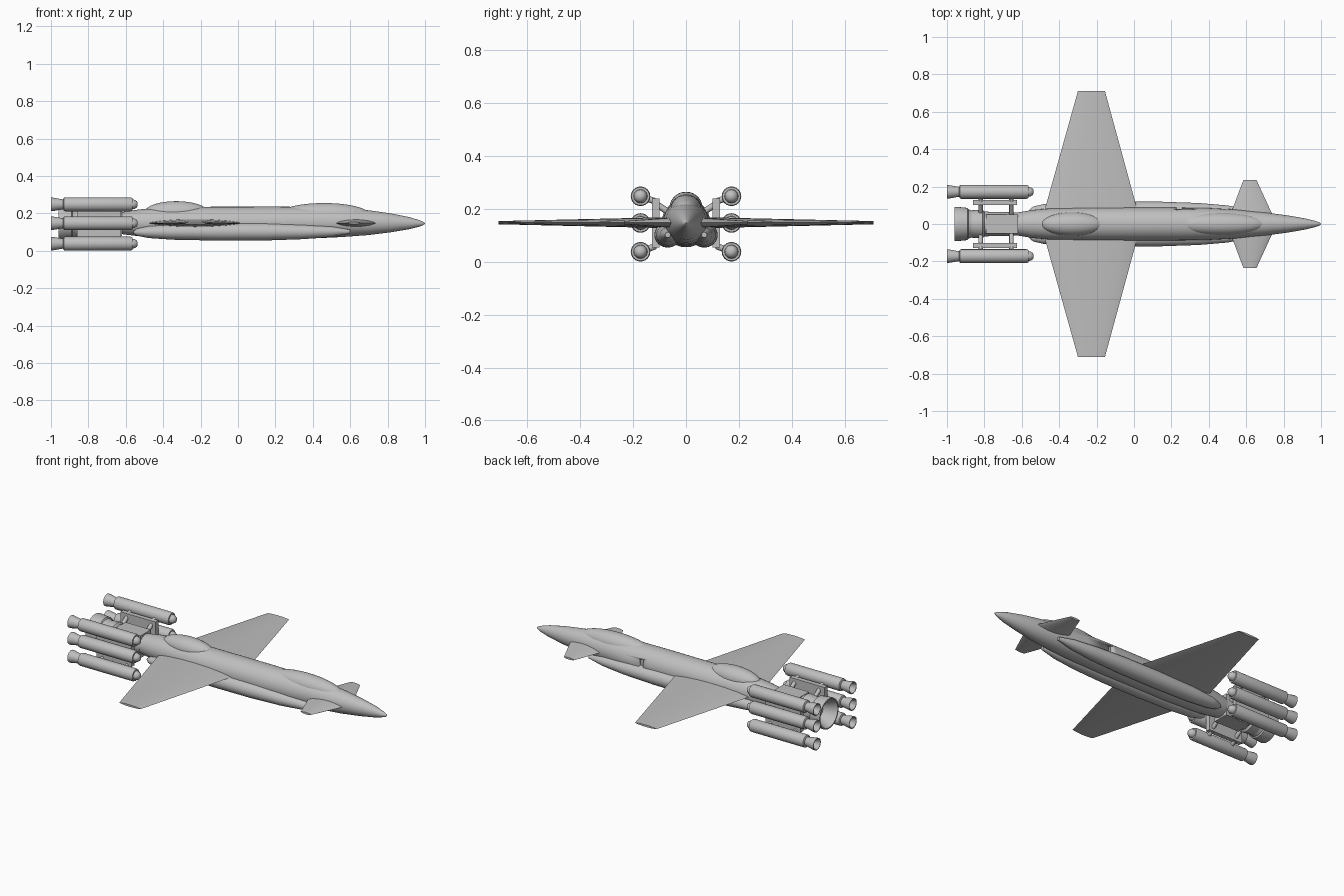
import bpy, bmesh, math
from mathutils import Vector

if "Cube" in bpy.data.objects:
    bpy.data.objects.remove(bpy.data.objects["Cube"])

grey = bpy.data.materials.new("hull_grey")
grey.use_nodes = True
grey.diffuse_color = (0.52, 0.52, 0.52, 1)
grey.node_tree.nodes["Principled BSDF"].inputs["Base Color"].default_value = (0.52, 0.52, 0.52, 1)


def finish(name, bm, angle=35):
    bmesh.ops.recalc_face_normals(bm, faces=bm.faces)
    mesh = bpy.data.meshes.new(name)
    bm.to_mesh(mesh)
    bm.free()
    mesh.materials.append(grey)
    ob = bpy.data.objects.new(name, mesh)
    bpy.context.collection.objects.link(ob)
    bpy.ops.object.select_all(action='DESELECT')
    ob.select_set(True)
    bpy.context.view_layer.objects.active = ob
    bpy.ops.object.shade_smooth_by_angle(angle=math.radians(angle))
    return ob


def bridge(bm, rings):
    """Skin a list of vertex rings and cap both ends."""
    n = len(rings[0])
    for a, b in zip(rings, rings[1:]):
        for i in range(n):
            j = (i + 1) % n
            bm.faces.new((a[i], a[j], b[j], b[i]))
    bm.faces.new(rings[0])
    bm.faces.new(rings[-1])


def loft(name, stations, y=0, z=0, n=32):
    """Elliptical sections along x: (x, half width, bottom, top)."""
    bm = bmesh.new()
    rings = []
    for x, w, lo, hi in stations:
        ring = []
        for i in range(n):
            t = math.tau * i / n
            ring.append(bm.verts.new((x, y + w * math.cos(t),
                                      z + (lo + hi) / 2 + (hi - lo) / 2 * math.sin(t))))
        rings.append(ring)
    bridge(bm, rings)
    return finish(name, bm)


def turned(name, profile, y, z, n=24):
    return loft(name, [(x, r, -r, r) for x, r in profile], y, z, n)


def ellipsoid(name, centre, size):
    bm = bmesh.new()
    bmesh.ops.create_uvsphere(bm, u_segments=32, v_segments=20, radius=1)
    bmesh.ops.scale(bm, vec=size, verts=bm.verts)
    bmesh.ops.translate(bm, vec=centre, verts=bm.verts)
    return finish(name, bm)


def box(name, lo, hi):
    bm = bmesh.new()
    bmesh.ops.create_cube(bm, size=1)
    lo, hi = Vector(lo), Vector(hi)
    bmesh.ops.scale(bm, vec=hi - lo, verts=bm.verts)
    bmesh.ops.translate(bm, vec=(lo + hi) / 2, verts=bm.verts)
    return finish(name, bm)


def rod(name, a, b, radius):
    a, b = Vector(a), Vector(b)
    bm = bmesh.new()
    bmesh.ops.create_cone(bm, cap_ends=True, segments=12, radius1=radius,
                          radius2=radius, depth=(b - a).length)
    bmesh.ops.rotate(bm, matrix=(b - a).to_track_quat('Z', 'Y').to_matrix(), verts=bm.verts)
    bmesh.ops.translate(bm, vec=(a + b) / 2, verts=bm.verts)
    return finish(name, bm)


def wing(name, side, root, tip, z):
    """Tapered lens-section wing; root and tip are (y, rear x, front x, half thickness)."""
    bm = bmesh.new()
    rings = []
    steps = 8
    for y, back, front, thick in (root, tip):
        ring = []
        for i in range(2 * steps):
            t = math.pi * i / steps
            x = (front + back) / 2 + (front - back) / 2 * math.cos(t)
            h = thick * math.sin(t) * abs(math.sin(t)) ** 0.5
            ring.append(bm.verts.new((x, side * y, z + h)))
        rings.append(ring)
    bridge(bm, rings)
    return finish(name, bm)


# Main fuselage with a tapering nose
fuselage = loft("fuselage", [
    (-0.63, 0.060, 0.090, 0.205), (-0.55, 0.074, 0.080, 0.218), (-0.45, 0.083, 0.070, 0.229),
    (-0.25, 0.088, 0.062, 0.235), (0.20, 0.088, 0.062, 0.236), (0.40, 0.085, 0.066, 0.234),
    (0.55, 0.077, 0.073, 0.229), (0.70, 0.062, 0.084, 0.216), (0.82, 0.046, 0.099, 0.199),
    (0.92, 0.029, 0.116, 0.179), (0.97, 0.016, 0.129, 0.163), (0.99, 0.009, 0.137, 0.155),
    (1.00, 0.002, 0.144, 0.148)])

# Recessed side hatch
cutter = box("hatch_cutter", (0.228, 0.070, 0.135), (0.256, 0.12, 0.185))
cutter.hide_render = True
cut = fuselage.modifiers.new("hatch", 'BOOLEAN')
cut.object = cutter
cut.operation = 'DIFFERENCE'
cut.solver = 'EXACT'
bpy.context.view_layer.objects.active = fuselage
bpy.ops.object.modifier_apply(modifier=cut.name)
bpy.data.objects.remove(cutter)

# Canopy and dorsal fairing
ellipsoid("canopy", (0.46, 0, 0.195), (0.24, 0.060, 0.060))
ellipsoid("dorsal_fairing", (-0.33, 0, 0.205), (0.17, 0.062, 0.060))

# Engine core with an open bell at the rear
turned("engine_core", [(-0.88, 0.072), (-0.81, 0.078), (-0.80, 0.066), (-0.62, 0.062)], 0, 0.147, 32)
turned("main_nozzle", [(-0.885, 0.05), (-0.95, 0.082), (-0.96, 0.084), (-0.96, 0.091),
                       (-0.95, 0.092), (-0.89, 0.086), (-0.885, 0.078), (-0.86, 0.07)], 0, 0.147, 32)
box("engine_housing", (-0.79, -0.05, 0.08), (-0.62, 0.05, 0.215))

for side, label in ((1, "far"), (-1, "near")):
    # Belly pods
    loft(label + "_belly_pod", [
        (-0.56, 0.006, 0.092, 0.104), (-0.54, 0.024, 0.080, 0.118), (-0.48, 0.038, 0.068, 0.132),
        (-0.35, 0.047, 0.059, 0.143), (-0.10, 0.051, 0.054, 0.149), (0.15, 0.050, 0.055, 0.148),
        (0.35, 0.043, 0.062, 0.140), (0.50, 0.030, 0.074, 0.130), (0.60, 0.010, 0.092, 0.112)],
        y=side * 0.069)
    # Main wings and canards
    wing(label + "_wing", side, (0.06, -0.482, 0.022, 0.021), (0.71, -0.30, -0.155, 0.006), 0.148)
    wing(label + "_canard", side, (0.05, 0.515, 0.740, 0.020), (0.235, 0.585, 0.655, 0.006), 0.148)
    # Booster rack
    box(label + "_rack_plate", (-0.86, side * 0.115 - 0.014, 0.055), (-0.625, side * 0.115 + 0.014, 0.24))
    for x in (-0.82, -0.655):
        for dz in (-1, 1):
            rod(label + "_rack_strut", (x, side * 0.05, 0.147 + dz * 0.03),
                (x, side * 0.11, 0.147 + dz * 0.07), 0.012)
    # Three boosters with hollow nozzles
    for z in (0.038, 0.147, 0.248):
        yb = side * 0.172
        turned(label + "_booster", [(-0.935, 0.026), (-0.93, 0.036), (-0.925, 0.037), (-0.575, 0.037),
                                    (-0.565, 0.034), (-0.565, 0.026), (-0.552, 0.024),
                                    (-0.541, 0.017), (-0.536, 0.006)], yb, z)
        turned(label + "_booster_nozzle", [(-0.95, 0.016), (-0.998, 0.030), (-1.0, 0.032), (-1.0, 0.036),
                                           (-0.99, 0.036), (-0.945, 0.028), (-0.93, 0.026)], yb, z)
        for x in (-0.82, -0.655):
            rod(label + "_booster_mount", (x, side * 0.115, 0.147 + (z - 0.147) * 0.8), (x, yb, z), 0.012)
